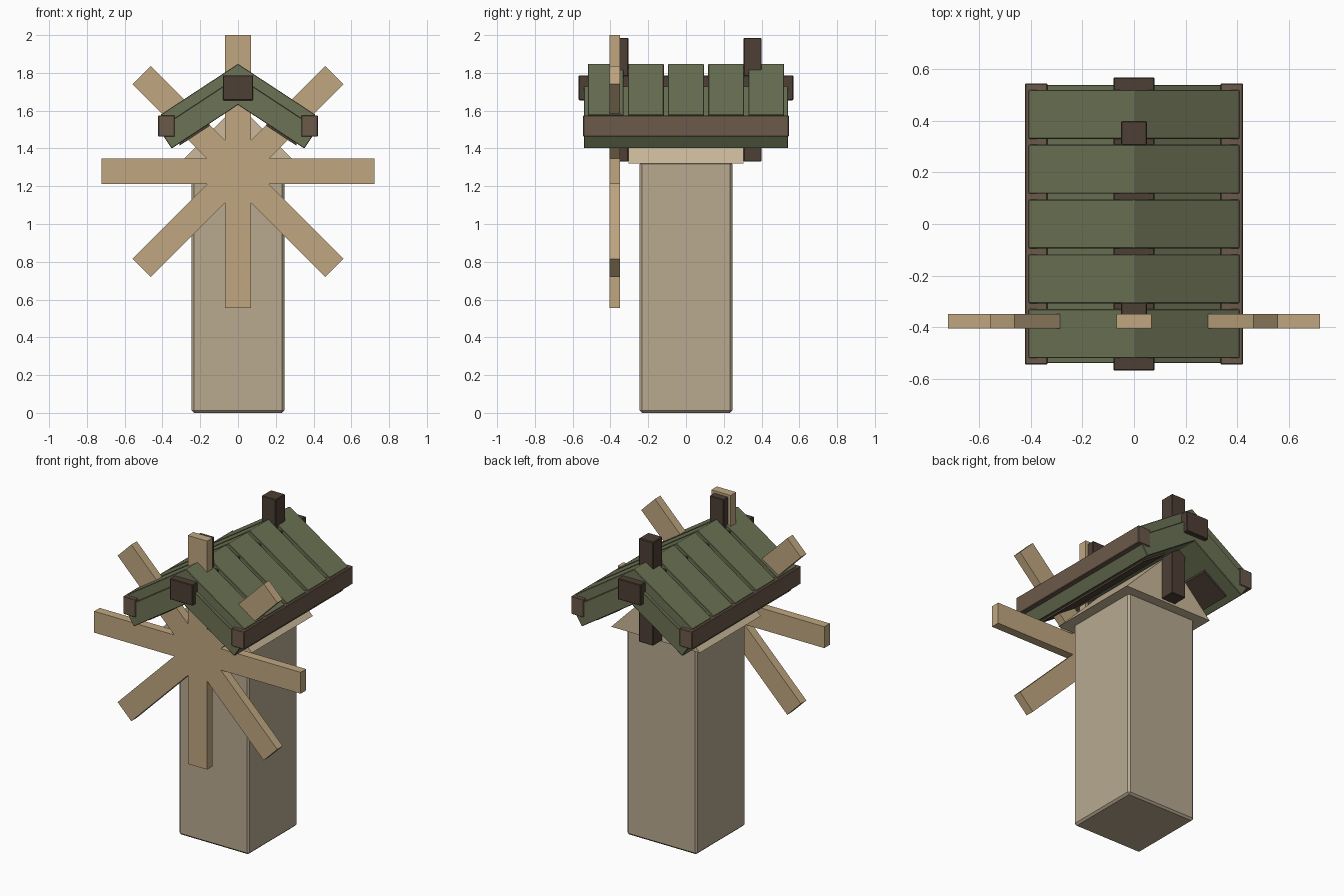
import bpy, bmesh, math

if "Cube" in bpy.data.objects:
    bpy.data.objects.remove(bpy.data.objects["Cube"])


def material(name, rgb):
    m = bpy.data.materials.new(name)
    m.diffuse_color = (*rgb, 1)
    m.use_nodes = True
    m.node_tree.nodes["Principled BSDF"].inputs["Base Color"].default_value = m.diffuse_color
    return m


PLASTER = material("plaster", (0.48, 0.40, 0.28))
PALE = material("pale_wood", (0.60, 0.48, 0.32))
SAIL = material("sail_wood", (0.53, 0.39, 0.22))
GREEN = material("roof_green", (0.15, 0.17, 0.09))
DARK = material("dark_wood", (0.075, 0.05, 0.035))
BROWN = material("brown_wood", (0.15, 0.10, 0.07))


def extrude(name, profile, y0, y1, mat, bevel=0.0):
    """Extrude an (x, z) outline from y0 to y1."""
    bm = bmesh.new()
    face = bm.faces.new([bm.verts.new((x, y0, z)) for x, z in profile])
    res = bmesh.ops.extrude_face_region(bm, geom=[face])
    moved = [g for g in res["geom"] if isinstance(g, bmesh.types.BMVert)]
    bmesh.ops.translate(bm, verts=moved, vec=(0, y1 - y0, 0))
    bmesh.ops.recalc_face_normals(bm, faces=bm.faces[:])
    me = bpy.data.meshes.new(name)
    bm.to_mesh(me)
    bm.free()
    me.materials.append(mat)
    ob = bpy.data.objects.new(name, me)
    bpy.context.collection.objects.link(ob)
    if bevel:
        mod = ob.modifiers.new("bevel", "BEVEL")
        mod.width = bevel
        mod.segments = 1
    return ob


def box(name, x0, x1, y0, y1, z0, z1, mat, bevel=0.004):
    return extrude(name, [(x0, z0), (x1, z0), (x1, z1), (x0, z1)], y0, y1, mat, bevel)


SLOPE = math.radians(33.3)


def chevron(name, ridge, x_top, thick, y0, y1, mat):
    """Roof layer with square-cut eaves; ridge is its top height."""
    t = math.tan(SLOPE)
    zt = ridge - x_top * t
    xb, zb = x_top - thick * math.sin(SLOPE), zt - thick * math.cos(SLOPE)
    low = ridge - thick / math.cos(SLOPE)
    return extrude(name, [(0, ridge), (x_top, zt), (xb, zb), (0, low),
                          (-xb, zb), (-x_top, zt)], y0, y1, mat, 0.003)


# tower and gable
box("tower", -0.245, 0.245, -0.245, 0.245, 0, 1.33, PLASTER, 0.012)
extrude("gable", [(-0.31, 1.32), (0.31, 1.32), (0, 1.635)], -0.305, 0.305, PALE)

# roof base and raised shingle courses
chevron("roof_base", 1.78, 0.42, 0.125, -0.54, 0.54, GREEN)
for i in range(5):
    y = (i - 2) * 0.2125
    chevron(f"roof_course_{i + 1}", 1.848, 0.41, 0.06, y - 0.095, y + 0.095, GREEN)

# ridge beam, eave beams and boards under the roof
box("ridge_beam", -0.08, 0.08, -0.568, 0.568, 1.655, 1.787, DARK)
for s, side in ((-1, "left"), (1, "right")):
    a, b = sorted((s * 0.335, s * 0.423))
    box(f"eave_beam_{side}", a, b, -0.545, 0.545, 1.462, 1.575, BROWN)
    under = [(s * x, 1.63 - x * math.tan(SLOPE) + d)
             for x, d in ((0.15, 0.02), (0.31, 0.02), (0.31, -0.012), (0.15, -0.012))]
    extrude(f"under_board_{side}", under, -0.45, 0.45, DARK)

# posts through the ridge
box("front_post", -0.05, 0.05, -0.40, -0.305, 1.33, 1.985, DARK)
box("back_post", -0.05, 0.05, 0.305, 0.40, 1.33, 1.985, DARK)

# eight-armed sail wheel
CZ, LENGTH, HALF = 1.278, 0.722, 0.0675
inner = HALF / math.tan(math.pi / 8)
star = []
for k in range(8):
    c, s = math.cos(k * math.pi / 4), math.sin(k * math.pi / 4)
    for r, w in ((LENGTH, -HALF), (LENGTH, HALF), (inner, HALF)):
        star.append((r * c - w * s, CZ + r * s + w * c))
extrude("sail_wheel", star, -0.405, -0.35, SAIL)
